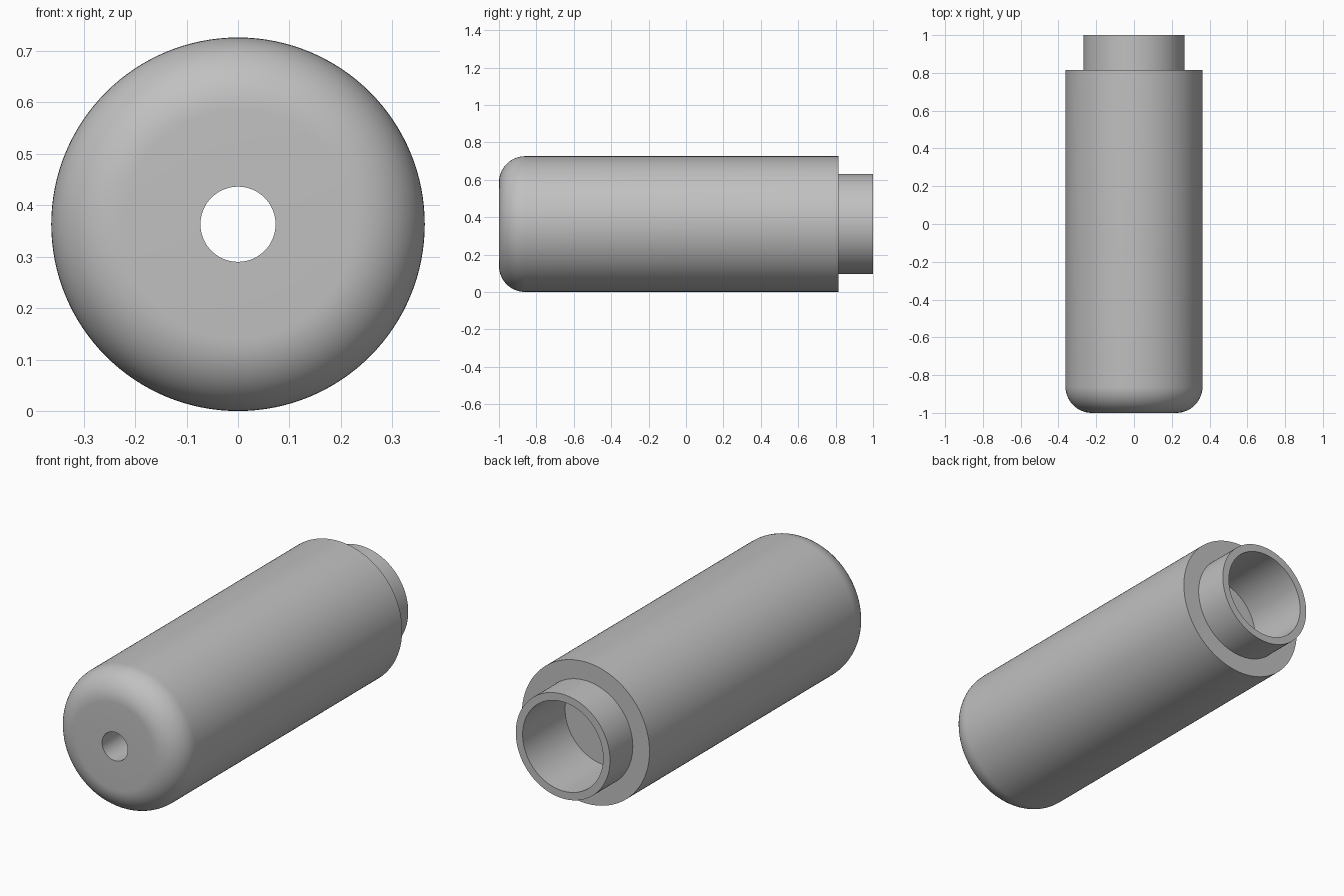
import bpy, bmesh, math
from mathutils import Matrix, Vector

cube = bpy.data.objects.get("Cube")
if cube:
    bpy.data.objects.remove(cube, do_unlink=True)

RADIUS, NECK, BORE, HOLE = 0.363, 0.268, 0.229, 0.073
FRONT, SHOULDER, BACK, FLOOR = -1.0, 0.815, 1.0, 0.655
FILLET, FILLET_STEPS, SEGMENTS = 0.14, 14, 128

# Plain grey material
grey = bpy.data.materials.new("plain_grey")
grey.use_nodes = True
colour = (0.53, 0.53, 0.53, 1)
grey.diffuse_color = colour
grey.node_tree.nodes["Principled BSDF"].inputs["Base Color"].default_value = colour

# Closed profile as (radius, y): front hole, rounded nose, shoulder, neck, bore
profile = [(HOLE, FRONT)]
for i in range(FILLET_STEPS + 1):
    a = math.pi / 2 * i / FILLET_STEPS
    profile.append((RADIUS - FILLET + FILLET * math.sin(a),
                    FRONT + FILLET - FILLET * math.cos(a)))
profile += [(RADIUS, SHOULDER), (NECK, SHOULDER), (NECK, BACK),
            (BORE, BACK), (BORE, FLOOR), (HOLE, FLOOR)]

# Revolve the profile about the lengthwise axis
bm = bmesh.new()
rings = []
for s in range(SEGMENTS):
    turn = Matrix.Rotation(math.tau * s / SEGMENTS, 3, "Y")
    rings.append([bm.verts.new(turn @ Vector((r, y, 0))) for r, y in profile])
for s, ring in enumerate(rings):
    after = rings[(s + 1) % SEGMENTS]
    for i in range(len(profile)):
        j = (i + 1) % len(profile)
        bm.faces.new((ring[i], ring[j], after[j], after[i]))
bmesh.ops.recalc_face_normals(bm, faces=bm.faces)

mesh = bpy.data.meshes.new("rounded_sleeve")
bm.to_mesh(mesh)
bm.free()
mesh.materials.append(grey)
sleeve = bpy.data.objects.new("rounded_sleeve", mesh)
sleeve.location.z = RADIUS
bpy.context.collection.objects.link(sleeve)

# Smooth walls with crisp rims
bpy.ops.object.select_all(action="DESELECT")
sleeve.select_set(True)
bpy.context.view_layer.objects.active = sleeve
bpy.ops.object.shade_smooth_by_angle(angle=math.radians(30))
